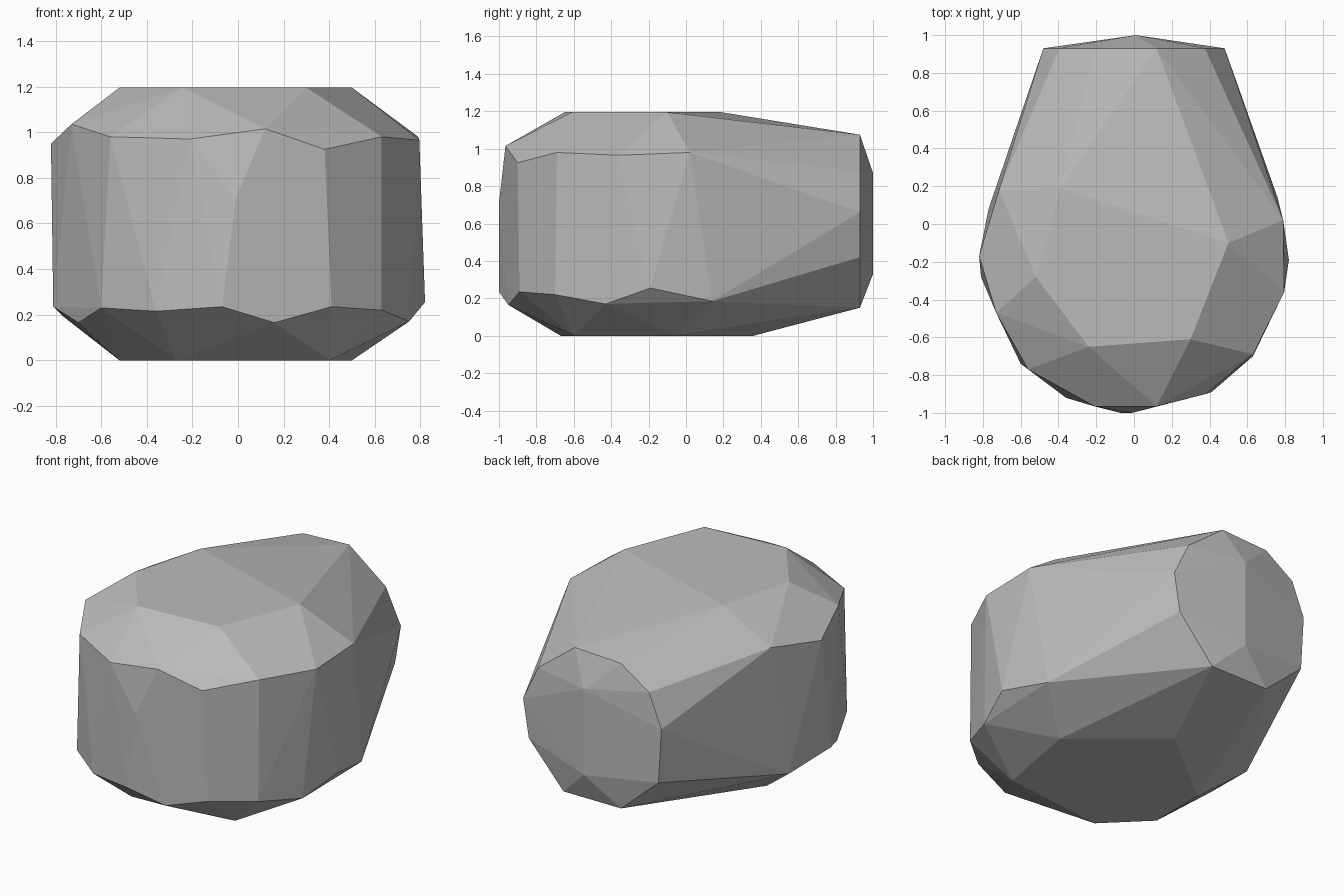
import bpy
import bmesh

if "Cube" in bpy.data.objects:
    bpy.data.objects.remove(bpy.data.objects["Cube"])

# Flat crown and flat base, given as plan outlines
crown = [(-.52, -.28), (-.24, -.65), (.30, -.61), (.50, -.10), (-.39, .19)]
base = [(.50, -.06), (0, .36), (-.52, -.06), (-.52, -.42), (-.27, -.67), (.40, -.60)]

# Upper shoulder ring where the sides bend in to the crown
shoulder = [(-.73, -.47, 1.035), (-.56, -.77, .98), (-.21, -.965, .97),
            (.12, -.965, 1.015), (.38, -.90, .925), (.63, -.69, .98),
            (.795, -.36, .965), (.79, .02, .98), (-.82, -.17, .95), (-.715, .18, 1.01)]

# Lower ring where the sides bend in to the base
skirt = [(-.81, -.28, .235), (-.70, -.50, .165), (-.60, -.74, .23), (-.36, -.92, .215),
         (-.07, -1, .235), (.16, -.95, .165), (.41, -.89, .235), (.63, -.70, .22),
         (.75, -.43, .17), (.82, -.19, .255), (.76, .14, .185), (-.77, .08, .195)]

# Blunt back end (x, z), with two ridge points and one front bump
back_rim = [(.375, .88), (.12, 1.075), (-.2, 1.06), (-.395, .93), (-.48, .72),
            (-.46, .38), (-.2, .15), (.2, .15), (.44, .42), (.48, .66)]
ridge = [(.01, 1, .87), (.01, 1, .33), (-.01, -1, .71)]

points = ([(x, y, 1.195) for x, y in crown] + [(x, y, 0) for x, y in base]
          + shoulder + skirt + [(x, .93, z) for x, z in back_rim] + ridge)

# Wrap the rings in a faceted convex skin
bm = bmesh.new()
for p in points:
    bm.verts.new(p)
hull = bmesh.ops.convex_hull(bm, input=bm.verts[:])
inside = [v for v in bm.verts if not v.link_faces]
bmesh.ops.delete(bm, geom=inside, context='VERTS')
bmesh.ops.dissolve_limit(bm, angle_limit=.02, verts=bm.verts[:], edges=bm.edges[:])
bmesh.ops.recalc_face_normals(bm, faces=bm.faces[:])

mesh = bpy.data.meshes.new("boulder")
bm.to_mesh(mesh)
bm.free()

stone = bpy.data.materials.new("stone grey")
stone.diffuse_color = (.5, .5, .5, 1)
stone.use_nodes = True
stone.node_tree.nodes["Principled BSDF"].inputs["Base Color"].default_value = stone.diffuse_color
mesh.materials.append(stone)
boulder = bpy.data.objects.new("boulder", mesh)
bpy.context.collection.objects.link(boulder)
